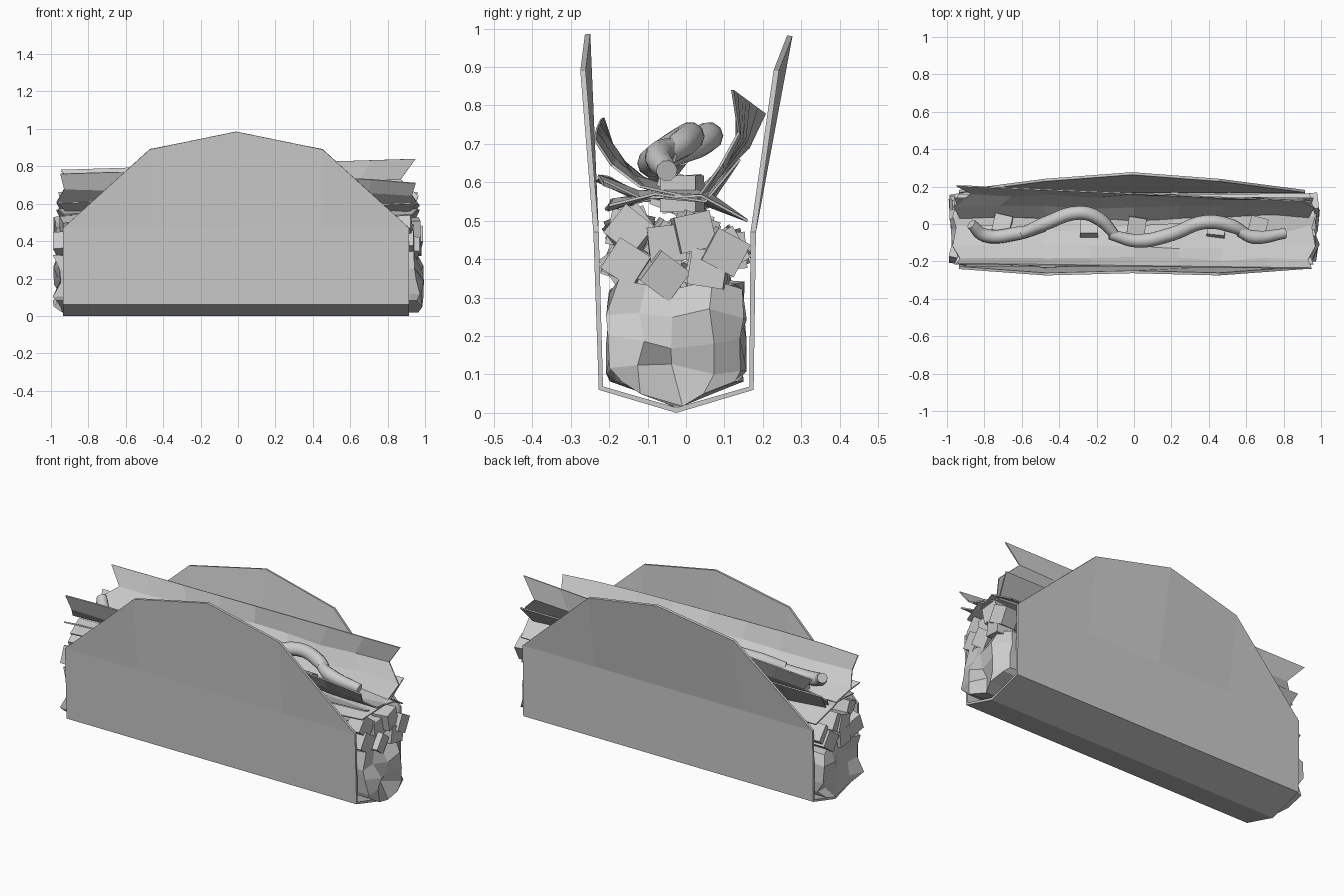
import bpy, bmesh, random
from mathutils import Matrix

random.seed(7)
cube = bpy.data.objects.get("Cube")
if cube:
    bpy.data.objects.remove(cube, do_unlink=True)

grey = bpy.data.materials.new("plain grey")
grey.use_nodes = True
grey.diffuse_color = (0.6, 0.6, 0.6, 1)
grey.node_tree.nodes["Principled BSDF"].inputs["Base Color"].default_value = (0.6, 0.6, 0.6, 1)


def make(name, bm):
    mesh = bpy.data.meshes.new(name)
    bm.to_mesh(mesh)
    bm.free()
    mesh.materials.append(grey)
    obj = bpy.data.objects.new(name, mesh)
    bpy.context.collection.objects.link(obj)
    return obj


def sheet(name, columns, amount, offset):
    """Skin a list of columns of points and give the sheet a thickness."""
    bm = bmesh.new()
    grid = [[bm.verts.new(p) for p in col] for col in columns]
    for a, b in zip(grid, grid[1:]):
        for j in range(len(a) - 1):
            bm.faces.new((a[j], a[j + 1], b[j + 1], b[j]))
    bmesh.ops.remove_doubles(bm, verts=bm.verts, dist=0.0005)
    mod = make(name, bm).modifiers.new("thickness", "SOLIDIFY")
    mod.thickness = amount
    mod.offset = offset


# Folded shell: a V-shaped base, upright sides and a five-sided arched rim
rims = {0: [(-0.241, 0.47), (0.182, 0.47)],
        1: [(-0.275, 0.89), (0.242, 0.89)],
        2: [(-0.263, 0.985), (0.277, 0.98)]}
columns = []
for i in range(5):
    x = -0.935 + i * 0.4625
    front, back = rims[2 - abs(i - 2)]
    path = [front, (-0.241, 0.47), (-0.227, 0.06), (-0.025, 0.0),
            (0.176, 0.06), (0.182, 0.47), back]
    columns.append([(x, y, z) for y, z in path])
sheet("folded_shell", columns, 0.014, -1)

# Lumpy filling block with faceted ends
bm = bmesh.new()
bmesh.ops.create_cube(bm, size=2)
bmesh.ops.subdivide_edges(bm, edges=bm.edges[:], cuts=3, use_grid_fill=True)
for v in bm.verts:
    u, s, t = v.co
    end = abs(u) > 0.9
    x = u * 0.96 + (random.uniform(-0.035, 0.035) if end else random.uniform(-0.08, 0.08))
    y = -0.024 + s * 0.182 * (1 - 0.14 * t * t) + random.uniform(-0.02, 0.02)
    z = 0.185 + t * 0.145 + random.uniform(-0.018, 0.018)
    if t < -0.9:
        z = 0.017 + 0.065 * abs(s)
    v.co = (x, max(-0.208, min(0.158, y)), z)
make("filling_block", bm)

# Diced chunks tumbled over the filling, with a few more along the middle on top
bm = bmesh.new()
spots = [(-0.155, 0.39), (-0.145, 0.475), (-0.05, 0.44), (0.02, 0.47),
         (0.06, 0.375), (0.1, 0.42), (-0.06, 0.36)]
for step in range(9):
    end = step in (0, 8)
    for k, (y, z) in enumerate(spots + [(-0.03 + 0.02 * (step % 3), 0.57)]):
        if (not end and (step + k) % 3 == 0) or (end and k == len(spots)):
            continue
        x = (step - 4) * 0.227 + random.uniform(-0.03, 0.03)
        turn = Matrix.Rotation(random.uniform(-0.7, 0.7), 4, 'X') @ \
            Matrix.Rotation(random.uniform(-0.25, 0.25), 4, 'Z')
        bmesh.ops.create_cube(bm, size=0.095, matrix=Matrix.Translation((x, y, z)) @ turn)
make("diced_chunks", bm)


# Ragged leaves: a cross-section swept along x, with uneven ends
def leaf(name, rows, ends, wave, slope=0.0, droop=0.0, lean=0.0):
    columns = []
    for i in range(9):
        u = -1 + i / 4
        column = []
        for j, ((y, z), e) in enumerate(zip(rows, ends)):
            f = j / (len(rows) - 1)
            dy = dz = 0
            if abs(u) < 1 and f < 1:
                dy, dz = random.uniform(-wave, wave), random.uniform(-wave, wave)
            column.append((u * e, y + dy - f ** 3 * lean * u,
                           z + dz + f * (slope * u - droop * u ** 4)))
        columns.append(column)
    sheet(name, columns, 0.007, 0)


leaf("back_leaf", [(0.03, 0.56), (0.09, 0.63), (0.15, 0.71), (0.163, 0.81)],
     (0.93, 0.965, 0.87, 0.95), 0.014, slope=0.03, lean=0.042)
leaf("front_leaf", [(-0.01, 0.565), (-0.12, 0.605), (-0.19, 0.675), (-0.225, 0.755)],
     (0.95, 0.97, 0.93, 0.95), 0.014, slope=-0.025, droop=0.02, lean=0.012)
leaf("middle_leaf", [(-0.215, 0.605), (-0.12, 0.56), (0.04, 0.565), (0.16, 0.5)],
     (0.96, 0.92, 0.97, 0.94), 0.018)
leaf("lower_leaf", [(-0.2, 0.54), (-0.08, 0.57), (0.05, 0.55), (0.14, 0.66)],
     (0.93, 0.96, 0.93, 0.96), 0.016)


# Smooth wavy shreds on top
def shred(name, points):
    curve = bpy.data.curves.new(name, "CURVE")
    curve.dimensions = "3D"
    curve.bevel_depth = 0.037
    curve.bevel_resolution = 3
    curve.use_fill_caps = True
    curve.resolution_u = 5
    spline = curve.splines.new("BEZIER")
    spline.bezier_points.add(len(points) - 1)
    for bp, p in zip(spline.bezier_points, points):
        bp.co = p
        bp.handle_left_type = bp.handle_right_type = "AUTO"
    spline.bezier_points[0].radius = spline.bezier_points[-1].radius = 0.75
    curve.materials.append(grey)
    bpy.context.collection.objects.link(bpy.data.objects.new(name, curve))


shred("left_shred", [(-0.87, 0.0, 0.69), (-0.8, -0.06, 0.64), (-0.62, -0.05, 0.64),
                     (-0.48, -0.015, 0.67)])
shred("middle_shred", [(-0.6, -0.05, 0.66), (-0.48, 0.0, 0.69), (-0.29, 0.06, 0.72),
                       (-0.19, 0.03, 0.70), (-0.1, -0.06, 0.66)])
shred("right_shred", [(-0.13, -0.055, 0.67), (0.02, -0.09, 0.65), (0.2, -0.055, 0.68),
                      (0.38, 0.01, 0.72), (0.52, -0.01, 0.70), (0.6, -0.05, 0.67)])
shred("end_shred", [(0.56, -0.04, 0.69), (0.64, -0.07, 0.67), (0.81, -0.05, 0.63)])
